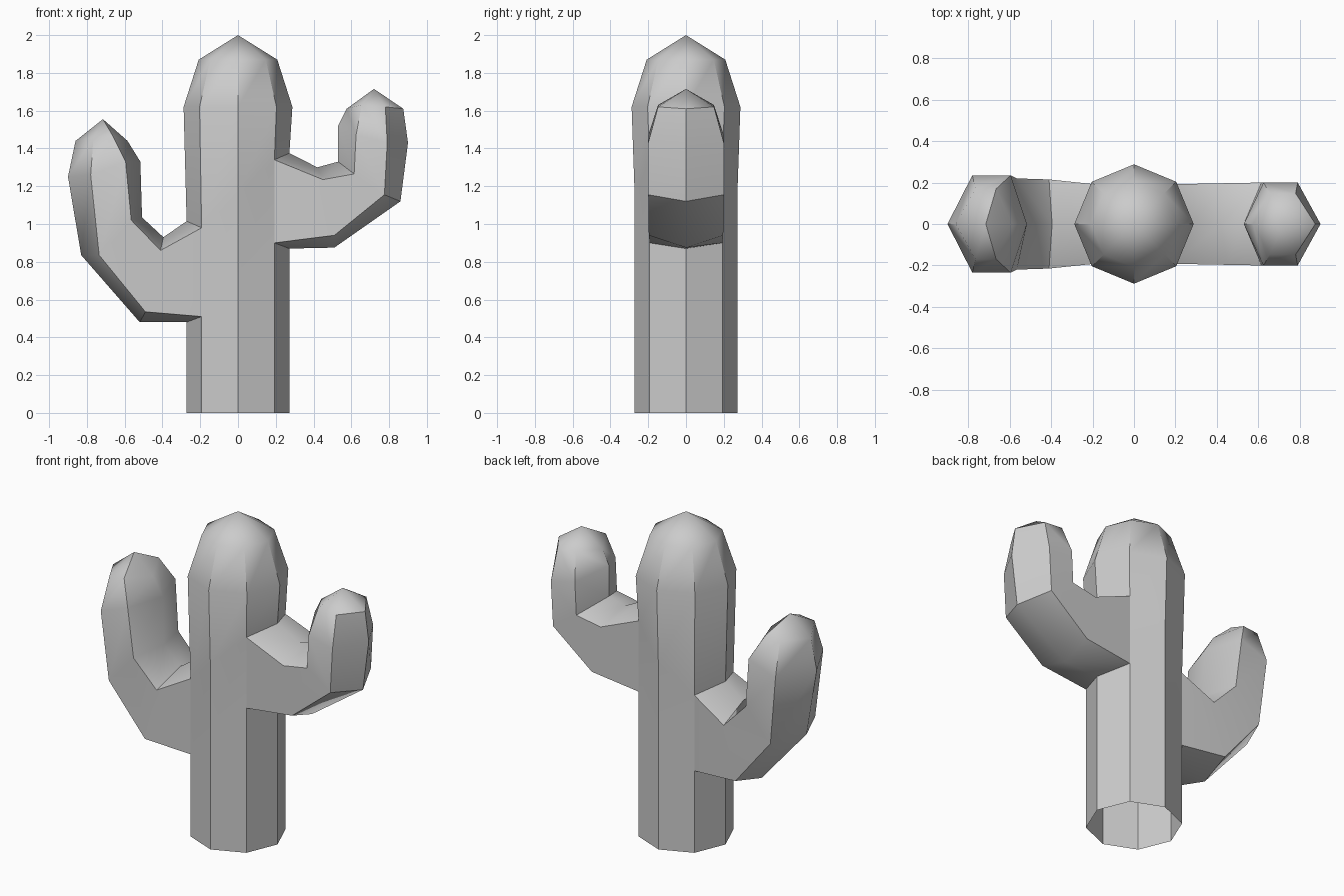
import bpy, bmesh
from math import cos, sin, pi, radians

if "Cube" in bpy.data.objects:
    bpy.data.objects.remove(bpy.data.objects["Cube"])


def build(name, rings, apex, skip=lambda level, seg: False):
    """Loft closed rings of points, then fan to a tip; the root stays open."""
    bm = bmesh.new()
    loops = [[bm.verts.new(p) for p in ring] for ring in rings]
    n = len(loops[0])
    for level, (a, b) in enumerate(zip(loops, loops[1:])):
        for i in range(n):
            j = (i + 1) % n
            if not skip(level, i):
                bm.faces.new((a[i], a[j], b[j], b[i]))
    tip = bm.verts.new(apex)
    for i in range(n):
        bm.faces.new((loops[-1][i], loops[-1][(i + 1) % n], tip))
    bmesh.ops.recalc_face_normals(bm, faces=bm.faces[:])
    me = bpy.data.meshes.new(name)
    bm.to_mesh(me)
    bm.free()
    ob = bpy.data.objects.new(name, me)
    bpy.context.collection.objects.link(ob)
    bpy.ops.object.select_all(action='DESELECT')
    ob.select_set(True)
    bpy.context.view_layer.objects.active = ob
    bpy.ops.object.shade_smooth_by_angle(angle=radians(42.5))
    return ob


def octagon(r, heights):
    return [(r * cos(i * pi / 4), r * sin(i * pi / 4), heights[i]) for i in range(8)]


def socket_heights(right_mid, right, centre, left, left_mid):
    return [right_mid, right, centre, left, left_mid, left, centre, right]


# Trunk: eight sides, open below, with two side openings where the arms join
trunk_rings = [
    octagon(0.272, [0] * 8),
    octagon(0.272, socket_heights(0.87, 0.90, 0.70, 0.51, 0.48)),
    octagon(0.272, socket_heights(1.375, 1.34, 1.16, 0.98, 1.015)),
    octagon(0.288, [1.62] * 8),
    octagon(0.208, [1.87] * 8),
]
build("trunk", trunk_rings, (0, 0, 2.0),
      lambda level, seg: level == 1 and seg in (0, 3, 4, 7))


def arm(name, sections, apex):
    """Six-sided arm: inner corners, inner ridge, outer corners, outer ridge, half width."""
    rings = []
    for inner, inner_mid, outer, outer_mid, w in sections:
        rings.append([(inner[0], -w, inner[1]), (inner_mid[0], 0, inner_mid[1]),
                      (inner[0], w, inner[1]), (outer[0], w, outer[1]),
                      (outer_mid[0], 0, outer_mid[1]), (outer[0], -w, outer[1])])
    build(name, rings, apex)


# Right arm, the higher one
arm("right_arm", [
    ((0.192, 1.34), (0.272, 1.375), (0.192, 0.90), (0.272, 0.87), 0.192),
    ((0.45, 1.235), (0.42, 1.30), (0.51, 0.94), (0.51, 0.875), 0.197),
    ((0.615, 1.265), (0.53, 1.33), (0.775, 1.155), (0.86, 1.12), 0.20),
    ((0.625, 1.47), (0.53, 1.52), (0.79, 1.43), (0.90, 1.43), 0.20),
    ((0.655, 1.63), (0.575, 1.61), (0.78, 1.62), (0.875, 1.61), 0.148),
], (0.72, 0, 1.715))

# Left arm, the lower one
arm("left_arm", [
    ((-0.192, 0.98), (-0.272, 1.015), (-0.192, 0.51), (-0.272, 0.48), 0.192),
    ((-0.41, 0.86), (-0.395, 0.93), (-0.49, 0.535), (-0.52, 0.48), 0.215),
    ((-0.565, 1.02), (-0.508, 1.035), (-0.735, 0.835), (-0.83, 0.835), 0.22),
    ((-0.595, 1.33), (-0.517, 1.33), (-0.78, 1.26), (-0.90, 1.25), 0.235),
    ((-0.665, 1.47), (-0.585, 1.44), (-0.765, 1.46), (-0.86, 1.44), 0.17),
], (-0.715, 0, 1.555))
